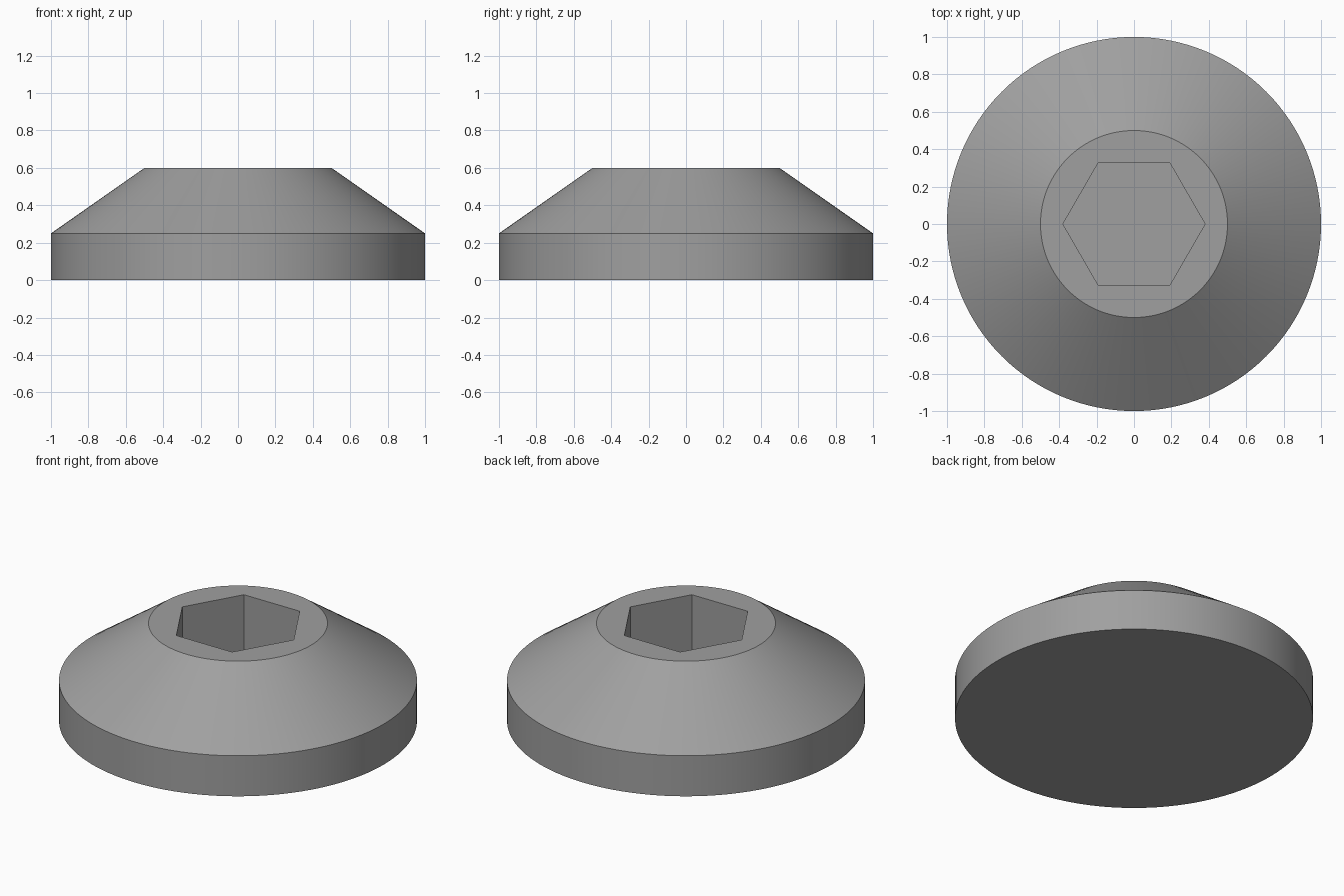
import bpy, bmesh, math

if "Cube" in bpy.data.objects:
    bpy.data.objects.remove(bpy.data.objects["Cube"])

SEGMENTS = 128
steel = bpy.data.materials.new("steel_grey")
steel.diffuse_color = (0.35, 0.35, 0.35, 1)
steel.use_nodes = True
steel.node_tree.nodes["Principled BSDF"].inputs["Base Color"].default_value = steel.diffuse_color

bm = bmesh.new()


def ring(radius, z, sides):
    verts = [bm.verts.new((radius * math.cos(2 * math.pi * i / sides),
                           radius * math.sin(2 * math.pi * i / sides), z))
             for i in range(sides)]
    edges = [bm.edges.new((verts[i], verts[(i + 1) % sides])) for i in range(sides)]
    return verts, edges


def wall(a, b):
    n = len(a)
    for i in range(n):
        j = (i + 1) % n
        bm.faces.new((a[i], a[j], b[j], b[i]))


# Outer body: straight rim, then a conical shoulder
base, _ = ring(1.0, 0.0, SEGMENTS)
shoulder, _ = ring(1.0, 0.25, SEGMENTS)
crown, crown_edges = ring(0.5, 0.6, SEGMENTS)
bm.faces.new(base[::-1])
wall(base, shoulder)
wall(shoulder, crown)

# Blind hexagonal socket
socket_top, socket_edges = ring(0.38, 0.6, 6)
socket_floor, _ = ring(0.38, 0.2, 6)
wall(socket_floor[::-1], socket_top[::-1])
bm.faces.new(socket_floor)

# Flat crown around the socket
bmesh.ops.triangle_fill(bm, edges=crown_edges + socket_edges,
                        use_beauty=True, normal=(0, 0, 1))
bmesh.ops.recalc_face_normals(bm, faces=bm.faces[:])

mesh = bpy.data.meshes.new("screw_head")
bm.to_mesh(mesh)
bm.free()
mesh.materials.append(steel)
head = bpy.data.objects.new("screw_head", mesh)
bpy.context.collection.objects.link(head)
bpy.context.view_layer.objects.active = head
head.select_set(True)
bpy.ops.object.shade_smooth_by_angle(angle=math.radians(20))
